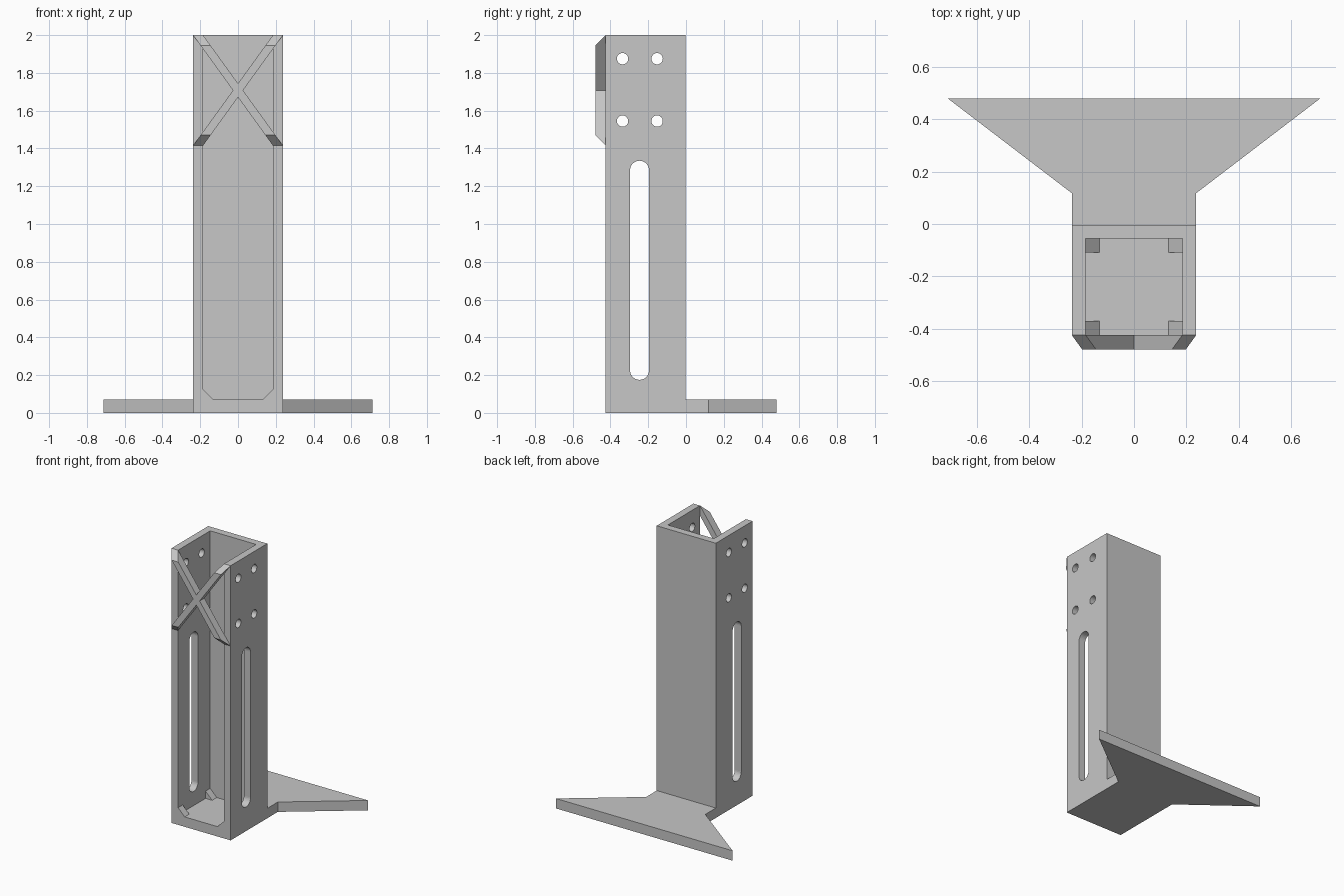
import bpy, bmesh, math
from mathutils import Vector

if "Cube" in bpy.data.objects:
    bpy.data.objects.remove(bpy.data.objects["Cube"], do_unlink=True)

grey = bpy.data.materials.new("light grey")
grey.use_nodes = True
colour = (0.57, 0.57, 0.57, 1)
grey.diffuse_color = colour
grey.node_tree.nodes["Principled BSDF"].inputs["Base Color"].default_value = colour

HALF, INNER = 0.238, 0.185            # channel half widths
WALL = HALF - INNER
FRONT, BACK = -0.425, -0.003          # channel depth
BASE, TOP = 0.072, 2.0
BRACE_FRONT, BRACE_LOW = -0.48, 1.415


def loft(name, start, end):
    """Closed solid between two matching outlines."""
    bm = bmesh.new()
    a = [bm.verts.new(p) for p in start]
    b = [bm.verts.new(p) for p in end]
    bm.faces.new(a)
    bm.faces.new(b)
    for i in range(len(a)):
        j = (i + 1) % len(a)
        bm.faces.new((a[i], a[j], b[j], b[i]))
    bmesh.ops.recalc_face_normals(bm, faces=bm.faces)
    mesh = bpy.data.meshes.new(name)
    bm.to_mesh(mesh)
    bm.free()
    obj = bpy.data.objects.new(name, mesh)
    bpy.context.collection.objects.link(obj)
    mesh.materials.append(grey)
    return obj


def prism(name, outline, axis, low, high):
    """Extrude a 2D outline along one axis."""
    def place(value):
        points = []
        for p in outline:
            q = list(p)
            q.insert(axis, value)
            points.append(Vector(q))
        return points
    return loft(name, place(low), place(high))


def boolean(target, tool, operation):
    """Apply a boolean and discard the tool."""
    mod = target.modifiers.new("cut", "BOOLEAN")
    mod.operation, mod.object, mod.solver = operation, tool, "EXACT"
    tool.hide_render = True
    bpy.context.view_layer.objects.active = target
    bpy.ops.object.modifier_apply(modifier=mod.name)
    bpy.data.objects.remove(tool, do_unlink=True)


def slot_outline(y, low, high, radius, steps=16):
    """Round-ended slot; equal centres give a circle."""
    points = []
    for centre, turn in ((high, 0), (low, math.pi)):
        for i in range(steps + (low != high)):
            t = turn + math.pi * i / steps
            points.append((y + radius * math.cos(t), centre + radius * math.sin(t)))
    return points


# Upright channel, open at the front and top, with chamfered lower corners
channel = prism("upright_channel", [(-HALF, FRONT), (HALF, FRONT), (HALF, BACK), (-HALF, BACK)], 2, 0, TOP)
cavity = prism("cavity_cutter", [(-INNER, FRONT - 0.2), (INNER, FRONT - 0.2),
                                 (INNER, BACK - WALL), (-INNER, BACK - WALL)], 2, BASE, TOP + 0.2)
boolean(channel, cavity, "DIFFERENCE")

# Side slots and bolt holes through both walls
openings = [slot_outline(-0.246, 0.225, 1.285, 0.05)]
openings += [slot_outline(y, z, z, 0.03) for y in (-0.336, -0.153) for z in (1.545, 1.875)]
for outline in openings:
    boolean(channel, prism("hole_cutter", outline, 0, -0.5, 0.5), "DIFFERENCE")

# Four small gussets in the floor corners
for side, label in ((1, "left"), (-1, "right")):
    for end, y in (("front", FRONT), ("back", BACK - 2 * WALL)):
        triangle = [(side * INNER, BASE), (side * (INNER - WALL), BASE), (side * INNER, BASE + WALL)]
        prism(f"{label}_{end}_gusset", triangle, 1, y, y + WALL)

# Flared foot plate behind the channel
prism("foot_plate", [(-HALF, BACK), (HALF, BACK), (HALF, 0.118), (0.712, 0.48),
                     (-0.712, 0.48), (-HALF, 0.118)], 2, 0, BASE)


# Crossed front braces with sloping ends
def brace(name, side):
    def ring(y, inset):
        points = []
        for z, edge in ((BRACE_LOW + inset, 0), (BRACE_LOW + inset, WALL),
                        (TOP - inset, WALL), (TOP - inset, 0)):
            run = (z - BRACE_LOW) / (TOP - BRACE_LOW)
            points.append((side * (-HALF + edge + run * (HALF + INNER)), y, z))
        return points
    return loft(name, ring(FRONT, 0), ring(BRACE_FRONT, FRONT - BRACE_FRONT))


cross = brace("cross_brace", 1)
boolean(cross, brace("second_brace", -1), "UNION")
